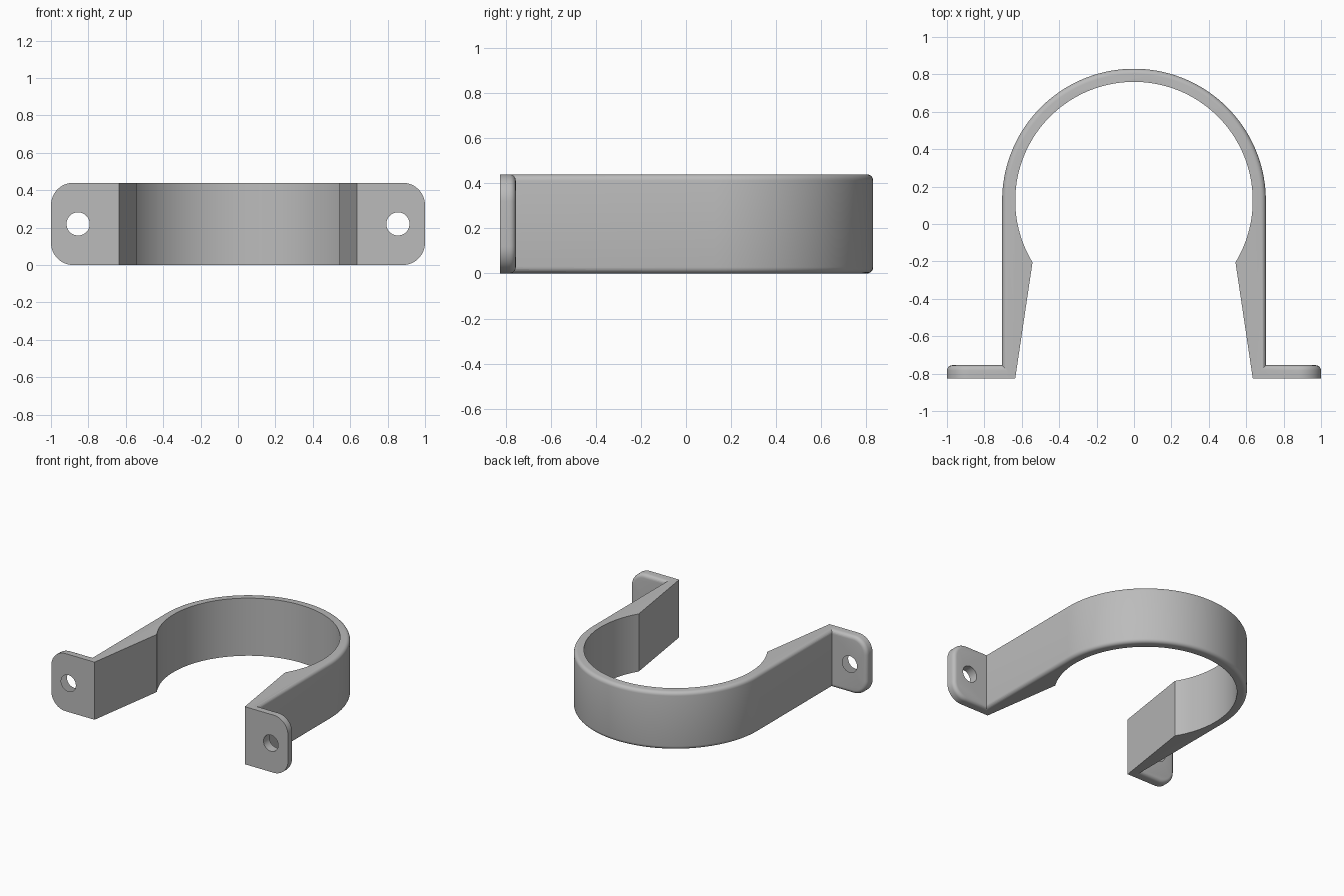
import bpy, bmesh, math
from mathutils import Matrix, Vector

cube = bpy.data.objects.get("Cube")
if cube:
    bpy.data.objects.remove(cube, do_unlink=True)

HEIGHT, FRONT, THICK = 0.44, -0.825, 0.07
CENTRE_Y, R_OUT, R_IN = 0.125, 0.705, 0.635
FILLET, CORNER = 0.028, 0.12

grey = bpy.data.materials.new("plain grey")
grey.use_nodes = True
grey.diffuse_color = (0.5, 0.5, 0.5, 1)
grey.node_tree.nodes["Principled BSDF"].inputs["Base Color"].default_value = (0.5, 0.5, 0.5, 1)


def arc(cx, cy, radius, start, end, steps):
    angles = [math.radians(start + (end - start) * i / steps) for i in range(steps + 1)]
    return [(cx + radius * math.cos(a), cy + radius * math.sin(a)) for a in angles]


def extrude_profile(name, points, depth, rounded, matrix=Matrix()):
    """Extrude a flat outline and fillet the rim edges picked by the rounded rule."""
    bm = bmesh.new()
    face = bm.faces.new([bm.verts.new((x, y, 0)) for x, y in points])
    moved = bmesh.ops.extrude_face_region(bm, geom=[face])["geom"]
    bmesh.ops.translate(bm, vec=(0, 0, depth),
                        verts=[g for g in moved if isinstance(g, bmesh.types.BMVert)])
    edges = [e for e in bm.edges if rounded(e.verts[0].co, e.verts[1].co)]
    bmesh.ops.bevel(bm, geom=edges, offset=FILLET, segments=5, profile=0.5, affect='EDGES')
    bm.transform(matrix)
    bmesh.ops.recalc_face_normals(bm, faces=bm.faces)
    mesh = bpy.data.meshes.new(name)
    bm.to_mesh(mesh)
    bm.free()
    mesh.materials.append(grey)
    obj = bpy.data.objects.new(name, mesh)
    bpy.context.collection.objects.link(obj)
    return obj


def combine(target, tool, operation):
    bpy.context.view_layer.objects.active = target
    mod = target.modifiers.new("combine", 'BOOLEAN')
    mod.object, mod.operation, mod.solver = tool, operation, 'EXACT'
    bpy.ops.object.modifier_apply(modifier=mod.name)
    bpy.data.objects.remove(tool, do_unlink=True)


# Strap: straight legs and half circle outside, larger arc and tapered legs inside
outer = [(R_OUT, FRONT)] + arc(0, CENTRE_Y, R_OUT, 0, 180, 72) + [(-R_OUT, FRONT)]
inner = [(-R_IN, FRONT)] + arc(0, CENTRE_Y, R_IN, 211.3, -31.3, 96) + [(R_IN, FRONT)]


def on_outer_rim(a, b):
    def outside(p):
        return abs(p.x) > R_OUT - 0.001 or (
            p.y > CENTRE_Y and math.hypot(p.x, p.y - CENTRE_Y) > R_OUT - 0.01)
    return abs(a.z - b.z) < 0.001 and outside(a) and outside(b)


strap = extrude_profile("pipe_strap", outer + inner, HEIGHT, on_outer_rim)

# Mounting ears: round-cornered plates, filleted on the back rim, each with a screw hole
X0 = 0.65
ear_outline = ([(X0, 0)] + arc(1 - CORNER, CORNER, CORNER, -90, 0, 12)
               + arc(1 - CORNER, HEIGHT - CORNER, CORNER, 0, 90, 12) + [(X0, HEIGHT)])


def on_back_rim(a, b):
    return min(a.z, b.z) > THICK - 0.001 and max(a.x, b.x) > X0 + 0.001


for side in (1, -1):
    stand = Matrix(((side, 0, 0, 0), (0, 0, 1, FRONT), (0, 1, 0, 0), (0, 0, 0, 1)))
    ear = extrude_profile("mounting_ear", ear_outline, THICK, on_back_rim, stand)
    combine(strap, ear, 'UNION')
    bpy.ops.mesh.primitive_cylinder_add(vertices=40, radius=0.062, depth=0.4,
                                        location=(side * 0.855, FRONT, HEIGHT / 2),
                                        rotation=(math.pi / 2, 0, 0))
    drill = bpy.context.object
    drill.hide_render = True
    drill.data.materials.append(grey)
    combine(strap, drill, 'DIFFERENCE')

# Smooth shading with crisp corners
bpy.ops.object.select_all(action='DESELECT')
strap.select_set(True)
bpy.context.view_layer.objects.active = strap
bpy.ops.object.shade_smooth_by_angle(angle=math.radians(30))
